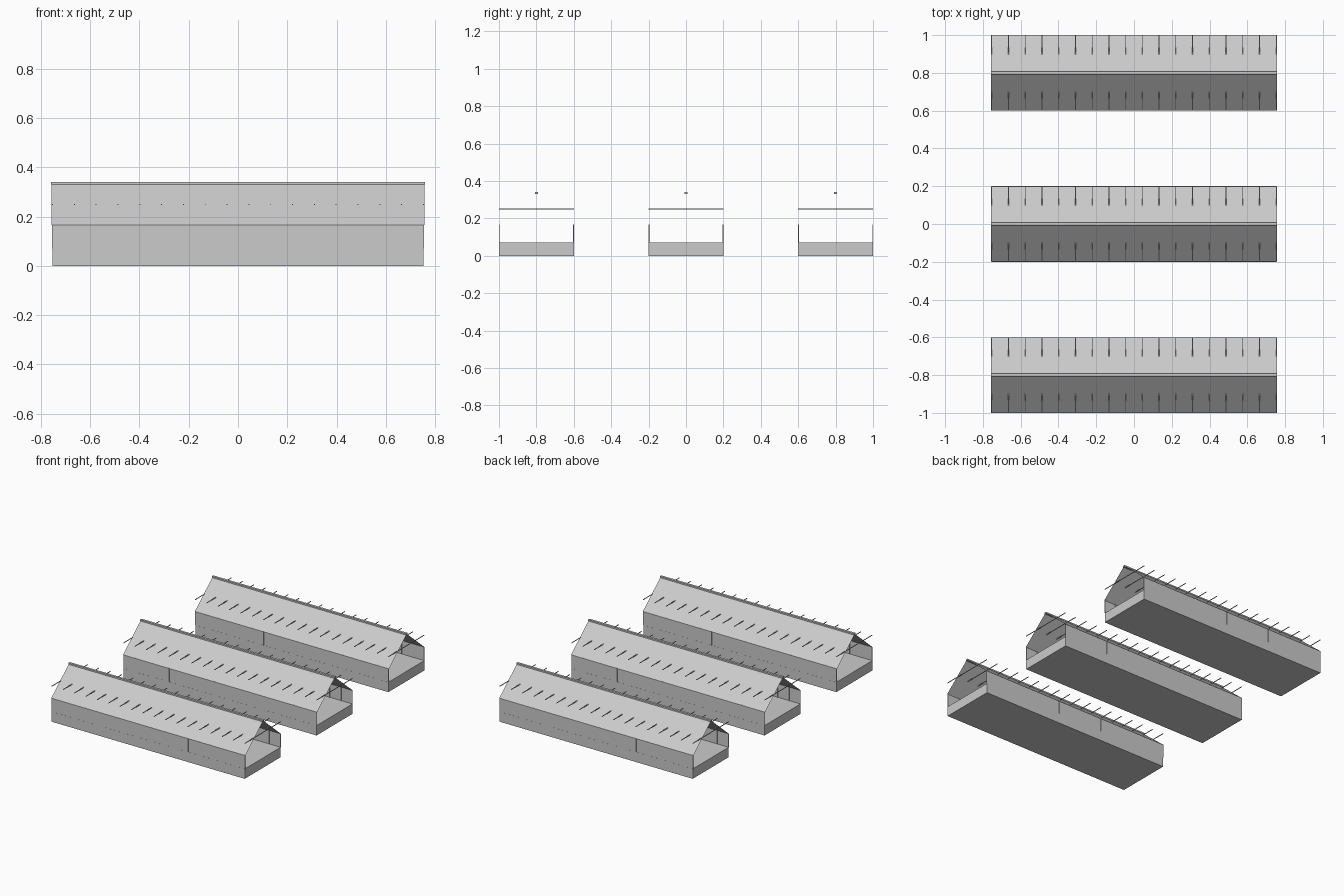
import bpy, bmesh
from mathutils import Matrix, Vector

if "Cube" in bpy.data.objects:
    bpy.data.objects.remove(bpy.data.objects["Cube"])

HALF_X, HALF_Y = 0.755, 0.2
BASE_TOP, EAVE, RIDGE = 0.07, 0.165, 0.335
BAR = 0.004
BAYS = 17


def add_box(bm, lo, hi):
    lo, hi = Vector(lo), Vector(hi)
    m = Matrix.Translation((lo + hi) / 2) @ Matrix.Diagonal((*(hi - lo), 1))
    bmesh.ops.create_cube(bm, size=1, matrix=m)


def finish(bm, name):
    mesh = bpy.data.meshes.new(name)
    bm.to_mesh(mesh)
    bm.free()
    obj = bpy.data.objects.new(name, mesh)
    bpy.context.collection.objects.link(obj)
    return obj


def sheet(name, edge_a, edge_b, half_x):
    """Flat single-sided pane running along x between two (y, z) edges."""
    bm = bmesh.new()
    (ya, za), (yb, zb) = edge_a, edge_b
    bm.faces.new([bm.verts.new(p) for p in (
        (-half_x, ya, za), (half_x, ya, za), (half_x, yb, zb), (-half_x, yb, zb))])
    return finish(bm, name)


def greenhouse(cy, tag):
    # solid plinth
    bm = bmesh.new()
    add_box(bm, (-0.753, cy - HALF_Y, 0), (0.753, cy + HALF_Y, BASE_TOP))
    finish(bm, f"base_{tag}")

    # ridge beam
    bm = bmesh.new()
    add_box(bm, (-0.758, cy - 0.008, 0.33), (0.758, cy + 0.008, 0.34))
    finish(bm, f"ridge_beam_{tag}")

    for s, side in ((-1, "front"), (1, "back")):
        # glass wall and sloping roof pane
        y = cy + s * (HALF_Y - 0.0005)
        lower, upper = (y, BASE_TOP), (y, EAVE)
        top = (cy, RIDGE)
        wall = [lower, upper] if s < 0 else [upper, lower]
        roof = [upper, top] if s < 0 else [top, upper]
        sheet(f"{side}_wall_{tag}", *wall, 0.753)
        sheet(f"{side}_roof_{tag}", *roof, 0.757)

        # wall posts and level roof bars at every bay
        posts, bars = bmesh.new(), bmesh.new()
        for i in range(BAYS + 1):
            x = -HALF_X + BAR / 2 + i * (2 * HALF_X - BAR) / BAYS
            x0, x1 = x - BAR / 2, x + BAR / 2
            outer, inner = cy + s * HALF_Y, cy + s * (HALF_Y - BAR)
            ya, yb = sorted((outer, inner))
            add_box(posts, (x0, ya, BASE_TOP), (x1, yb, EAVE + 0.001))
            ya, yb = sorted((cy, outer))
            add_box(bars, (x0, ya, 0.25 - BAR / 2), (x1, yb, 0.25 + BAR / 2))
        finish(posts, f"{side}_posts_{tag}")
        finish(bars, f"{side}_roof_bars_{tag}")


# three parallel greenhouses
for n, cy in enumerate((-0.8, 0.0, 0.8), 1):
    greenhouse(cy, n)
